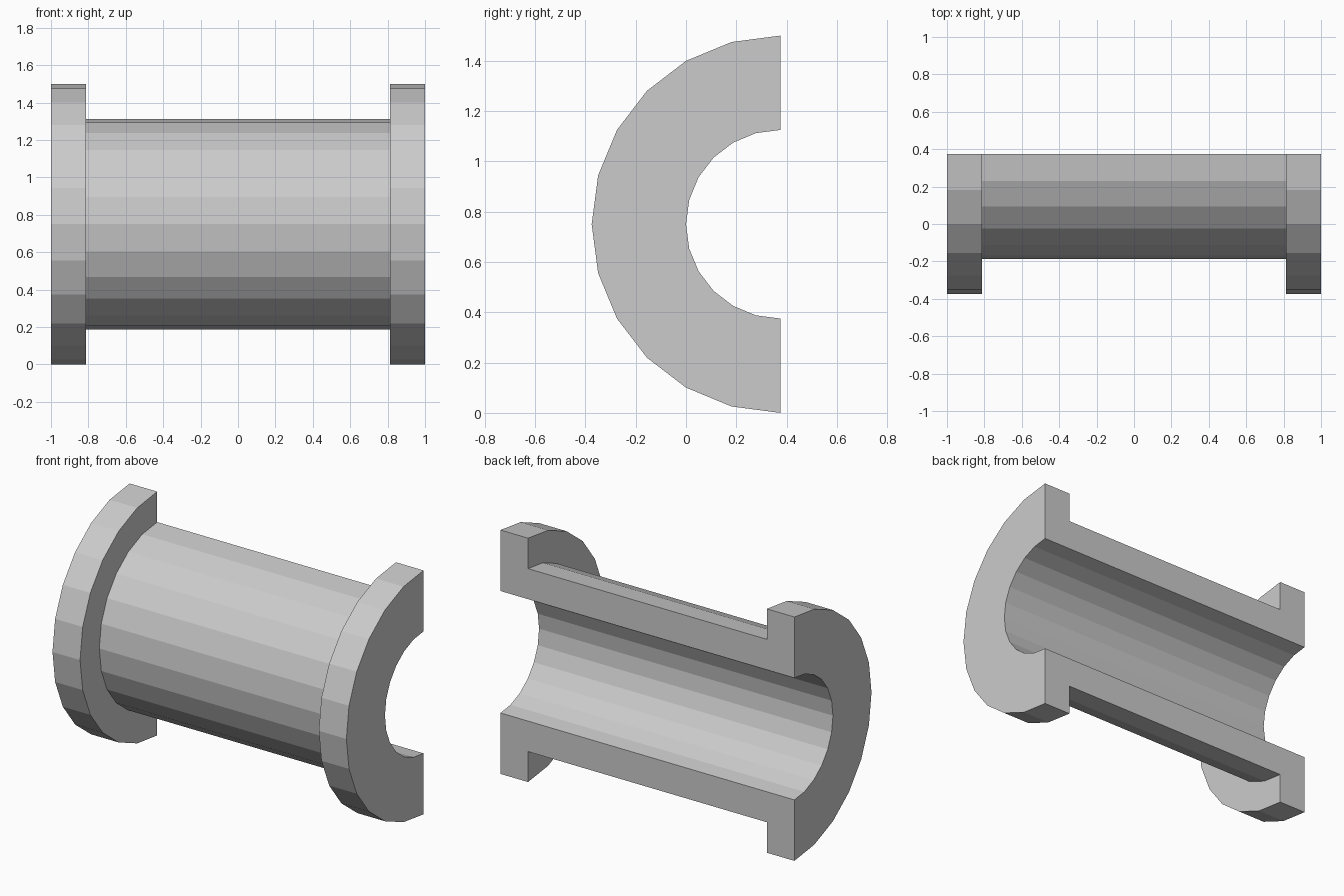
import bpy, bmesh
from math import pi

if "Cube" in bpy.data.objects:
    bpy.data.objects.remove(bpy.data.objects["Cube"])

CENTRE = (0, 0.375, 0.75)   # bore axis, on the cut plane
BORE, BARREL, FLANGE = 0.375, 0.5625, 0.75
END, SHOULDER = 1.0, 0.8125
SEGMENTS = 12               # facets in the half turn

# Wall cross-section as (x, radius)
half = [(END, BORE), (END, FLANGE), (SHOULDER, FLANGE), (SHOULDER, BARREL)]
profile = half + [(-x, r) for x, r in reversed(half)]

bm = bmesh.new()
verts = [bm.verts.new((x, CENTRE[1], CENTRE[2] + r)) for x, r in profile]
edges = [bm.edges.new((v, verts[(i + 1) % len(verts)])) for i, v in enumerate(verts)]

# Sweep the section half a turn through the front
bmesh.ops.spin(bm, geom=verts + edges, cent=CENTRE, axis=(1, 0, 0),
               angle=pi, steps=SEGMENTS)

# Close the two flat cut faces
bmesh.ops.holes_fill(bm, edges=[e for e in bm.edges if e.is_boundary], sides=0)
bmesh.ops.recalc_face_normals(bm, faces=bm.faces)

mesh = bpy.data.meshes.new("half_bearing_shell")
bm.to_mesh(mesh)
bm.free()
shell = bpy.data.objects.new("half_bearing_shell", mesh)
bpy.context.collection.objects.link(shell)
